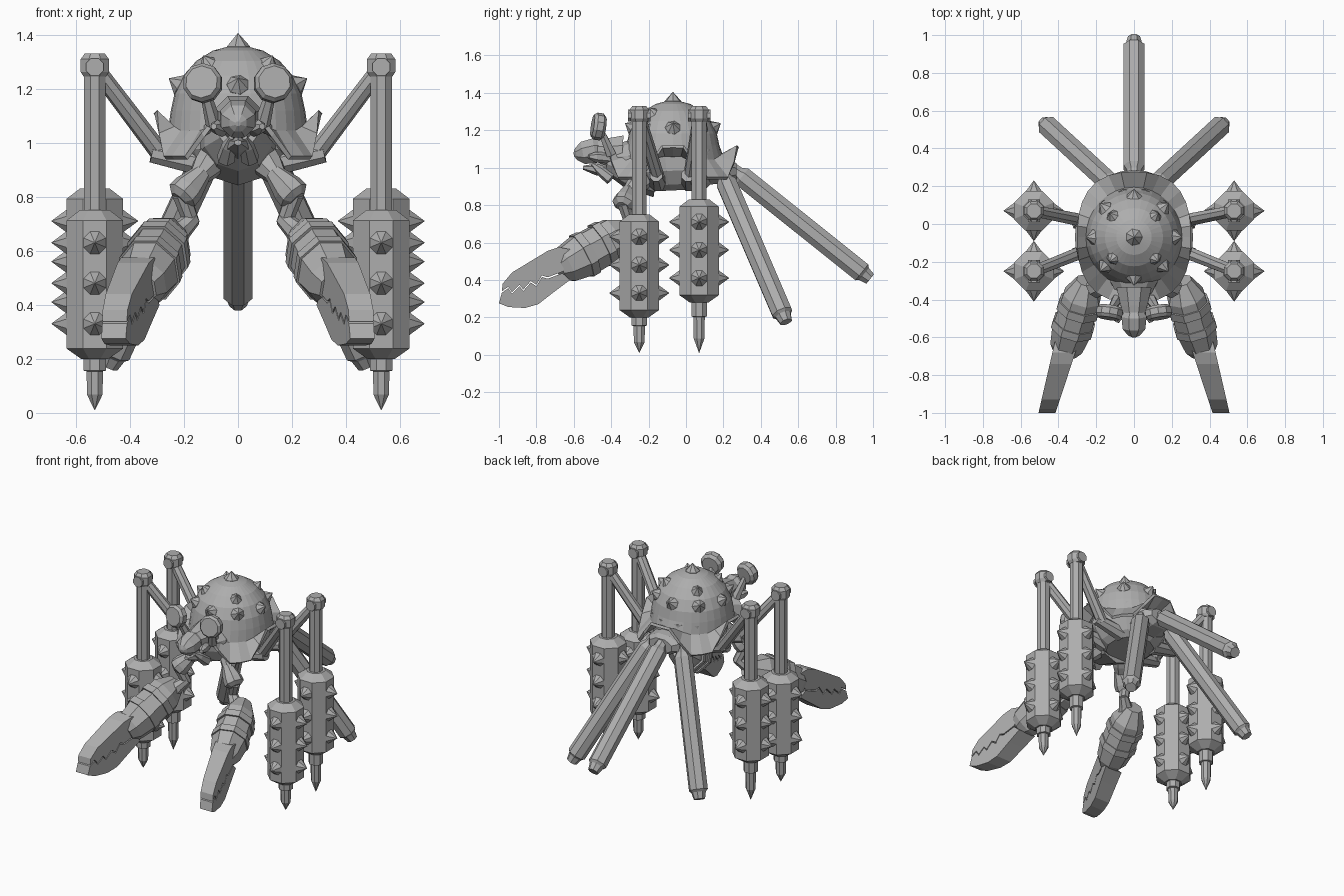
import bpy, bmesh
from math import sin, cos, pi, radians
from mathutils import Vector

cube = bpy.data.objects.get("Cube")
if cube:
    bpy.data.objects.remove(cube)

grey = bpy.data.materials.new("plain grey")
grey.use_nodes = True
COLOUR = (0.42, 0.42, 0.42, 1)
grey.diffuse_color = COLOUR
grey.node_tree.nodes["Principled BSDF"].inputs["Base Color"].default_value = COLOUR


def finish(name, bm):
    bmesh.ops.recalc_face_normals(bm, faces=bm.faces)
    mesh = bpy.data.meshes.new(name)
    bm.to_mesh(mesh)
    bm.free()
    mesh.materials.append(grey)
    obj = bpy.data.objects.new(name, mesh)
    bpy.context.collection.objects.link(obj)
    return obj


def loft(bm, rings, cap_start=True, cap_end=True):
    rows = [[bm.verts.new(p) for p in ring] for ring in rings]
    n = len(rows[0])
    for low, high in zip(rows, rows[1:]):
        for i in range(n):
            j = (i + 1) % n
            bm.faces.new((low[i], low[j], high[j], high[i]))
    if cap_start:
        bm.faces.new(rows[0])
    if cap_end:
        bm.faces.new(rows[-1])


def add_rod(bm, a, b, profile, sides=8, sx=1, sy=1):
    """Turned shape from a to b; profile holds (fraction, radius to the corner)."""
    a, b = Vector(a), Vector(b)
    turn = (b - a).to_track_quat('Z', 'Y')
    rings = []
    for t, r in profile:
        r = max(r, 0.001)
        angles = [2 * pi * (i + 0.5) / sides for i in range(sides)]
        rings.append([a.lerp(b, t) + turn @ Vector((sx * r * cos(k), sy * r * sin(k), 0))
                      for k in angles])
    loft(bm, rings)


def rod(name, a, b, profile, sides=8, sx=1, sy=1):
    bm = bmesh.new()
    add_rod(bm, a, b, profile, sides, sx, sy)
    return finish(name, bm)


def spike(bm, base, normal, r, h, sides=7):
    base, normal = Vector(base), Vector(normal).normalized()
    add_rod(bm, base - normal * 0.015, base + normal * h, [(0, r), (0.25, r), (1, 0)], sides)


# Shell: dome running into a brim that lifts over the legs, head and tail
CY, CZ = -0.07, 1.09
N = 32
rings = []
for tilt in (6, 22, 38, 54, 70, 84):
    t = radians(tilt)
    rings.append([(0.25 * sin(t) * cos(2 * pi * i / N), CY + 0.25 * sin(t) * sin(2 * pi * i / N),
                   CZ + 0.27 * cos(t)) for i in range(N)])
crease, brim = [], []
for i in range(N):
    a = 2 * pi * i / N
    c, s = cos(a), sin(a)
    lift = min(1, max(0, 0.5 + 1.2 * cos(4 * a)))
    rad = ((abs(c) / 0.30) ** 2.6 + (abs(s) / 0.345) ** 2.6) ** (-1 / 2.6)
    crease.append((0.255 * c, CY + 0.265 * s, 1.045 + 0.03 * lift))
    brim.append((rad * c, CY + rad * s, 0.95 + 0.17 * lift))
bm = bmesh.new()
loft(bm, rings + [crease, brim], True, False)
shell = finish("shell", bm)
solid = shell.modifiers.new("thickness", 'SOLIDIFY')
solid.thickness = 0.018

# Spikes on the shell
bm = bmesh.new()
spike(bm, (0, CY, CZ + 0.265), (0, 0, 1), 0.045, 0.05)
for tilt, count, start in ((38, 4, 45), (60, 8, 0)):
    for i in range(count):
        a, t = radians(start + 360 * i / count), radians(tilt)
        n = Vector((sin(t) * cos(a), sin(t) * sin(a), cos(t)))
        spike(bm, Vector((0, CY, CZ)) + n * 0.25, n, 0.042, 0.045)
finish("shell_spikes", bm)

# Belly under the shell
rod("belly", (0, -0.04, 0.88), (0, -0.05, 1.09),
    [(0, 0.15), (0.15, 0.19), (0.5, 0.235), (1, 0.24)], 12)
rod("chest", (0, -0.15, 1.0), (0, -0.42, 1.04), [(0, 0.16), (0.6, 0.13), (1, 0.07)], 10)

# Head with jaw
rod("neck", (0, -0.34, 1.08), (0, -0.5, 1.09), [(0, 0.1), (0.6, 0.075), (1, 0.055)], 8)
rod("head", (0, -0.44, 1.10), (0, -0.6, 1.07),
    [(0, 0.045), (0.3, 0.072), (0.7, 0.065), (0.92, 0.035), (1, 0.01)], 8)
rod("jaw", (0, -0.38, 0.98), (0, -0.55, 1.0), [(0, 0.06), (0.6, 0.045), (1, 0.015)], 6, 1, 0.7)

for side, s in (("left", 1), ("right", -1)):
    # Eyes on stalks, and mouth feelers
    rod(side + "_eye_stalk", (s * 0.09, -0.40, 1.07), (s * 0.125, -0.455, 1.2),
        [(0, 0.03), (1, 0.018)], 6)
    rod(side + "_eye", (s * 0.125, -0.435, 1.215), (s * 0.135, -0.5, 1.225),
        [(0, 0.055), (0.25, 0.073), (0.75, 0.073), (1, 0.06)], 10)
    rod(side + "_feeler", (s * 0.05, -0.4, 1.05), (s * 0.09, -0.52, 1.06),
        [(0, 0.03), (0.7, 0.028), (1, 0.012)], 6)
    rod(side + "_mandible", (s * 0.045, -0.40, 0.94), (s * 0.025, -0.50, 1.02),
        [(0, 0.035), (0.6, 0.028), (1, 0.01)], 6)

    # Walking legs with spiked barrels
    for place, y, hip, drop in (("front", -0.25, -0.15, 0), ("back", 0.07, 0.02, 0.08)):
        name = side + "_" + place
        x = s * 0.53
        rod(name + "_leg_foot", (x, y, 0.01), (x, y, 0.25 + drop),
            [(0, 0), (0.24, 0.031), (0.6, 0.033), (0.61, 0.045), (1, 0.045)])
        z0, z1 = 0.2 + drop, 0.75 + drop
        rod(name + "_leg_barrel", (x, y, z0), (x, y, z1),
            [(0, 0.055), (0.07, 0.114), (0.93, 0.114), (1, 0.06)])
        bm = bmesh.new()
        for z in (0.33, 0.48, 0.63):
            for dx, dy in ((1, 0), (-1, 0), (0, 1), (0, -1)):
                spike(bm, (x + dx * 0.1, y + dy * 0.1, z + drop), (dx, dy, 0), 0.046, 0.06, 8)
        finish(name + "_leg_spikes", bm)
        rod(name + "_leg_post", (x, y, z1 - 0.05), (x, y, 1.28), [(0, 0.043), (1, 0.043)])
        rod(name + "_knee", (x, y, 1.245), (x, y, 1.33),
            [(0, 0.045), (0.2, 0.057), (0.75, 0.057), (1, 0.04)])
        rod(name + "_knee_pin", (x, y - 0.06, 1.28), (x, y + 0.06, 1.28),
            [(0, 0.035), (1, 0.035)])
        rod(name + "_upper_leg", (x, y, 1.28), (s * 0.28, hip, 0.95), [(0, 0.032), (1, 0.036)])
        rod(name + "_hip", (s * 0.32, hip - 0.01, 0.96), (s * 0.12, hip, 0.92),
            [(0, 0.036), (1, 0.05)])

    # Claw arm
    rod(side + "_shoulder", (s * 0.07, -0.2, 0.97), (s * 0.15, -0.31, 0.87),
        [(0, 0.065), (0.6, 0.055), (1, 0.035)])
    rod(side + "_elbow", (s * 0.13, -0.3, 0.89), (s * 0.22, -0.34, 0.79),
        [(0, 0.035), (0.6, 0.06), (0.85, 0.062), (1, 0.035)])
    rod(side + "_forearm", (s * 0.21, -0.335, 0.81), (s * 0.17, -0.3, 0.7),
        [(0, 0.035), (1, 0.03)])
    rod(side + "_wrist", (s * 0.165, -0.3, 0.72), (s * 0.27, -0.38, 0.62),
        [(0, 0.03), (0.4, 0.04), (1, 0.07)])

    # Claw palm with raised bands
    start, end = (s * 0.25, -0.30, 0.67), (s * 0.365, -0.68, 0.46)
    rod(side + "_palm", start, end,
        [(0, 0.06), (0.22, 0.112), (0.68, 0.118), (0.9, 0.1), (1, 0.07)], 8, 0.95, 1.05)
    for t, label in ((0.32, "rear"), (0.58, "fore")):
        rod(side + "_palm_band_" + label, start, end,
            [(t, 0.115), (t, 0.124), (t + 0.1, 0.126), (t + 0.1, 0.115)], 8, 0.95, 1.05)

    # Pincers meeting on a toothed line
    teeth = [(-.985, .335), (-.95, .36), (-.93, .33), (-.89, .37), (-.87, .345),
             (-.83, .39), (-.80, .37), (-.77, .42), (-.74, .41), (-.66, .44)]
    upper = [(-.60, .56), (-.68, .575), (-.74, .555), (-.93, .44), (-.98, .38)]
    lower = [(-.62, .40), (-.70, .34), (-.79, .27), (-.86, .25), (-.95, .255), (-1, .275)]
    for label, back, gap in (("upper", upper, 0.004), ("lower", lower, -0.004)):
        outline = back + [(y, z + gap) for y, z in teeth]
        sections = []
        for e in (-1, 1):
            sections.append([(s * (0.455 - 0.28 * (y + 0.98)) + e * (0.045 + 0.05 * (y + 1)), y, z)
                             for y, z in outline])
        bm = bmesh.new()
        loft(bm, sections)
        finish(side + "_pincer_" + label, bm)

# Trailing legs and their mount
rod("tail_mount", (0, 0.1, 0.98), (0, 0.27, 0.98), [(0, 0.13), (0.8, 0.11), (1, 0.08)], 8, 1.1, 0.6)
for name, a, b in (("middle", (0, 0.24, 1.0), (0, 0.985, 0.405)),
                   ("left", (0.1, 0.19, 0.98), (0.475, 0.535, 0.175)),
                   ("right", (-0.1, 0.19, 0.98), (-0.475, 0.535, 0.175))):
    rod(name + "_trailing_leg", a, b,
        [(0, 0.035), (0.05, 0.04), (0.08, 0.059), (0.94, 0.059), (0.955, 0.045), (1, 0.035)])
